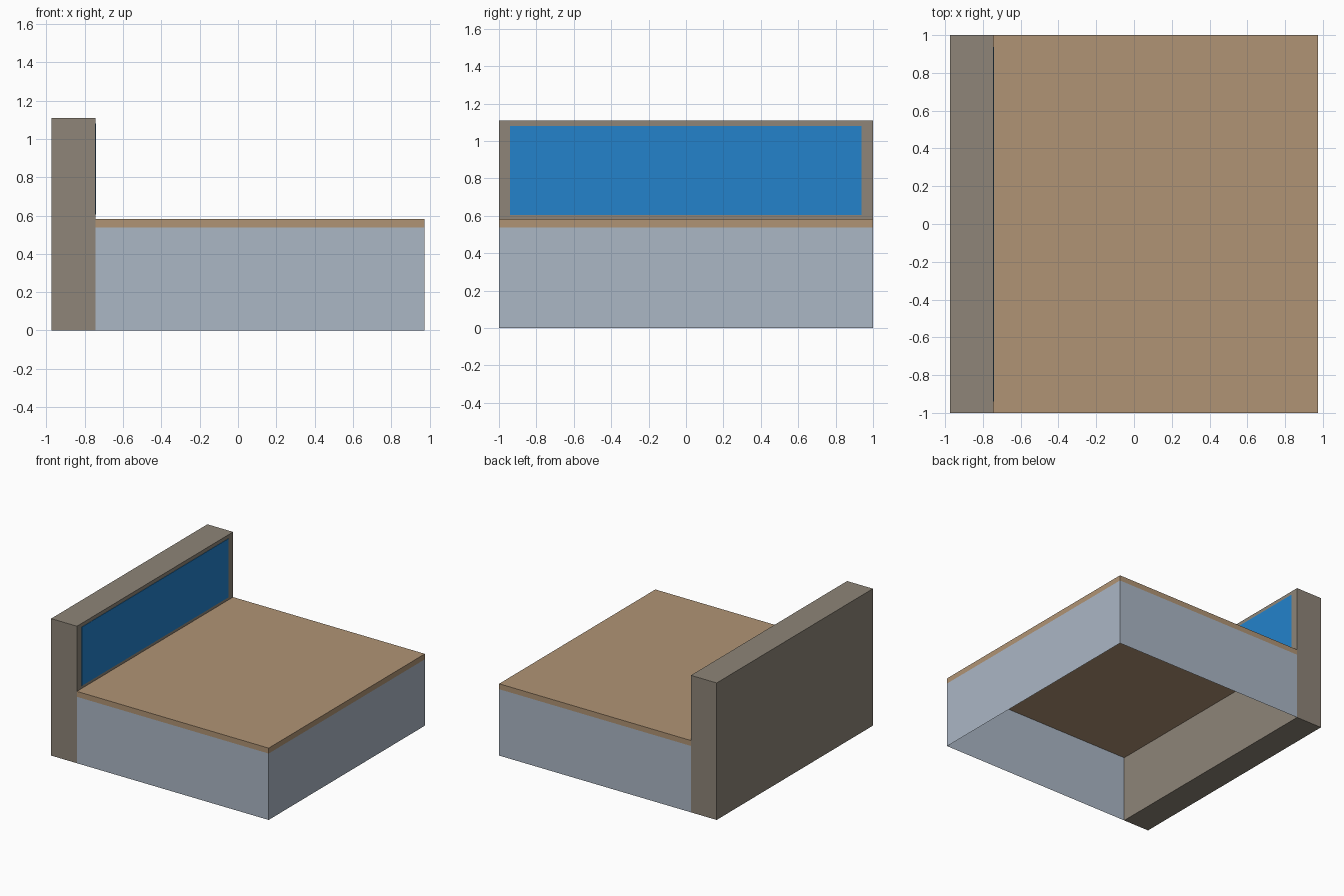
import bpy
import bmesh
from mathutils import Vector

if "Cube" in bpy.data.objects:
    bpy.data.objects.remove(bpy.data.objects["Cube"], do_unlink=True)


def make_material(name, rgb):
    """Flat material from 0-255 display values, stored as linear."""
    linear = [((c / 255 + 0.055) / 1.055) ** 2.4 for c in rgb]
    mat = bpy.data.materials.new(name)
    mat.use_nodes = True
    mat.diffuse_color = (*linear, 1)
    bsdf = mat.node_tree.nodes["Principled BSDF"]
    bsdf.inputs["Base Color"].default_value = (*linear, 1)
    bsdf.inputs["Roughness"].default_value = 0.8
    return mat


def make_box(name, low, high, mat, open_sides=()):
    """Box between two corners; faces pointing along open_sides are left out."""
    low, high = Vector(low), Vector(high)
    bm = bmesh.new()
    bmesh.ops.create_cube(bm, size=1)
    bmesh.ops.scale(bm, vec=high - low, verts=bm.verts)
    bmesh.ops.translate(bm, vec=(low + high) / 2, verts=bm.verts)
    bm.normal_update()
    unwanted = [f for f in bm.faces
                if any(f.normal.dot(Vector(d)) > 0.9 for d in open_sides)]
    bmesh.ops.delete(bm, geom=unwanted, context="FACES")
    mesh = bpy.data.meshes.new(name)
    bm.to_mesh(mesh)
    bm.free()
    mesh.materials.append(mat)
    obj = bpy.data.objects.new(name, mesh)
    bpy.context.collection.objects.link(obj)
    return obj


taupe = make_material("taupe", (142, 133, 120))
wood = make_material("tan wood", (176, 148, 117))
grey = make_material("blue grey", (171, 183, 197))
blue = make_material("bright blue", (35, 130, 203))

END = 0.975       # half length along x
SIDE = 1.0        # half width along y
BOARD = -0.744    # front face of the upright board
DECK_LOW, DECK_TOP, TOP = 0.538, 0.582, 1.11

# Upright board at one end, full height
make_box("upright_board", (-END, -SIDE, 0), (BOARD, SIDE, TOP), taupe)

# Blue panel lying on the board above the deck
make_box("blue_panel", (BOARD, -0.94, 0.605), (BOARD + 0.003, 0.937, 1.08), blue,
         open_sides=[(-1, 0, 0)])

# Platform top
make_box("deck", (BOARD, -SIDE, DECK_LOW), (END, SIDE, DECK_TOP), wood)

# Thin skirt on three sides, hollow and open underneath
make_box("skirt", (BOARD, -SIDE, 0), (END, SIDE, DECK_LOW), grey,
         open_sides=[(-1, 0, 0), (0, 0, 1), (0, 0, -1)])
